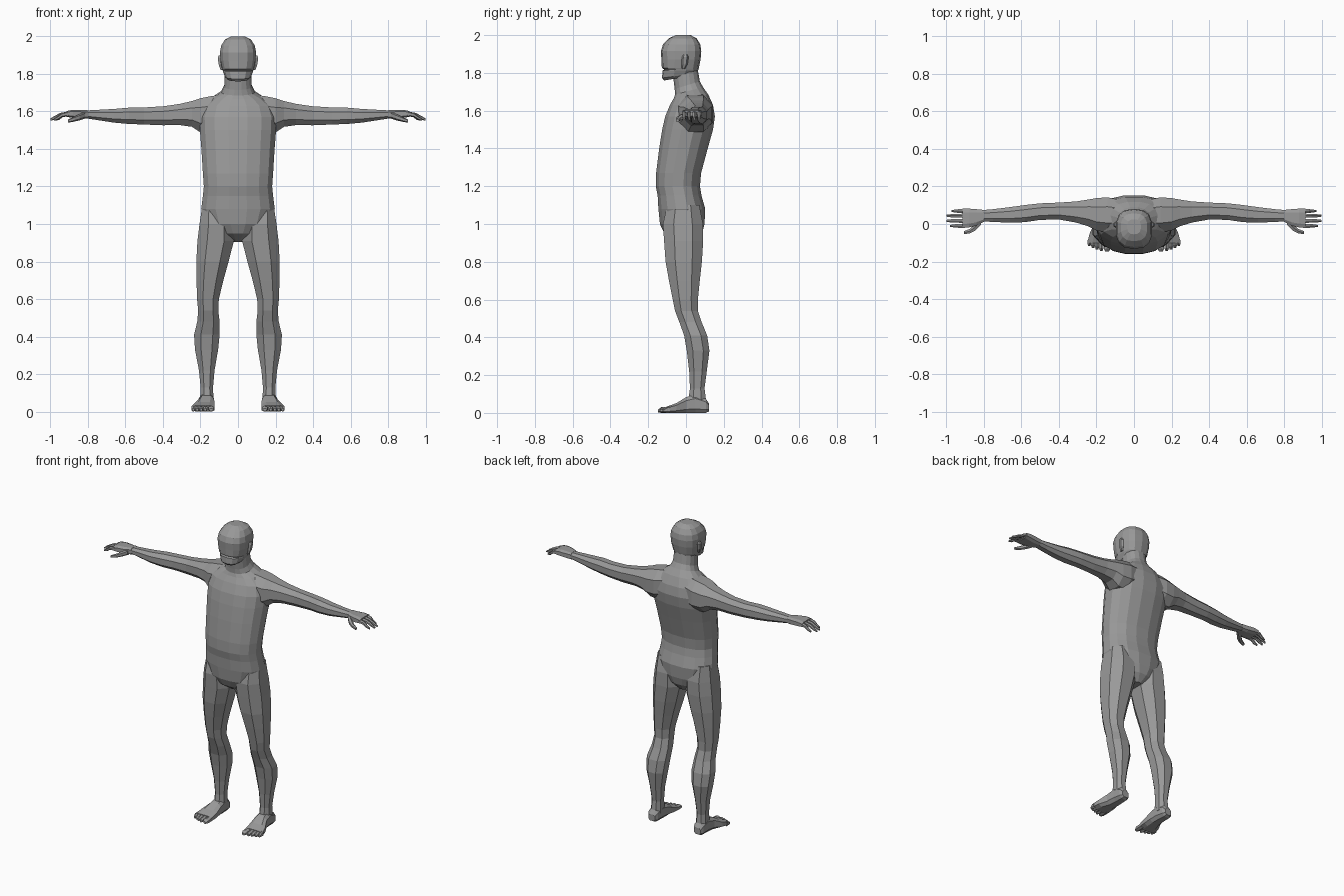
import bpy, bmesh, math

skin = bpy.data.materials.new("neutral grey")
skin.diffuse_color = (0.32, 0.32, 0.32, 1)


def ring(n, power):
    """Unit superellipse with flat sides facing the axes."""
    pts = []
    for i in range(n):
        a = 2 * math.pi * (i + 0.5) / n
        c, s = math.cos(a), math.sin(a)
        pts.append((math.copysign(abs(c) ** (2 / power), c),
                    math.copysign(abs(s) ** (2 / power), s)))
    mu = max(p[0] for p in pts)
    mv = max(p[1] for p in pts)
    return [(u / mu, v / mv) for u, v in pts]


def loft(name, axis, sections, n=8, power=2.3, mirror=True):
    """Skin sections (position, u0, u1, v0, v1, tilt) along an axis.
    z: u=x v=y;  x: u=y v=z;  y: u=x v=z.  Tilt shifts position along v."""
    bm = bmesh.new()
    rings = []
    for sec in sections:
        p, u0, u1, v0, v1 = sec[:5]
        tilt = sec[5] if len(sec) > 5 else 0
        loop = []
        for cu, cv in ring(n, power):
            u = (u0 + u1) / 2 + cu * (u1 - u0) / 2
            v = (v0 + v1) / 2 + cv * (v1 - v0) / 2
            q = p + tilt * cv
            loop.append(bm.verts.new({"x": (q, u, v), "y": (u, q, v), "z": (u, v, q)}[axis]))
        rings.append(loop)
    for a, b in zip(rings, rings[1:]):
        for i in range(n):
            j = (i + 1) % n
            bm.faces.new((a[i], a[j], b[j], b[i]))
    bm.faces.new(rings[0])
    bm.faces.new(rings[-1])
    bmesh.ops.recalc_face_normals(bm, faces=bm.faces)
    mesh = bpy.data.meshes.new(name)
    bm.to_mesh(mesh)
    bm.free()
    mesh.materials.append(skin)
    ob = bpy.data.objects.new(name, mesh)
    bpy.context.collection.objects.link(ob)
    if mirror:
        ob.modifiers.new("Mirror", 'MIRROR')
    return ob


def centred(rows):
    """Rows (z, half width, front, back, tilt) to symmetric sections."""
    return [(z, -w, w, f, b, t) for z, w, f, b, t in rows]


# Torso and neck, from crotch to below the skull
loft("torso", "z", centred([
    (0.905, 0.035, -0.05, 0.05, 0),
    (0.95, 0.11, -0.115, 0.085, 0),
    (1.0, 0.165, -0.138, 0.098, 0),
    (1.08, 0.196, -0.146, 0.102, 0),
    (1.15, 0.187, -0.15, 0.082, 0),
    (1.20, 0.182, -0.16, 0.074, 0),
    (1.27, 0.187, -0.158, 0.08, 0),
    (1.40, 0.195, -0.142, 0.115, 0),
    (1.50, 0.203, -0.126, 0.143, 0),
    (1.57, 0.205, -0.11, 0.153, 0),
    (1.63, 0.185, -0.085, 0.143, 0),
    (1.675, 0.135, -0.065, 0.118, 0.01),
    (1.705, 0.088, -0.058, 0.09, 0.02),
    (1.735, 0.073, -0.06, 0.073, 0.02),
    (1.80, 0.07, -0.068, 0.062, 0.02)]), n=16, power=2.3, mirror=False)

# Head with a flat face, a mouth crease and a rounded crown
loft("head", "z", centred([
    (1.772, 0.052, -0.115, 0.03, 0.012),
    (1.785, 0.068, -0.127, 0.052, 0.012),
    (1.812, 0.080, -0.124, 0.064, 0),
    (1.818, 0.081, -0.114, 0.066, 0),
    (1.826, 0.084, -0.128, 0.068, 0),
    (1.87, 0.093, -0.130, 0.077, 0),
    (1.915, 0.096, -0.133, 0.081, 0),
    (1.95, 0.090, -0.122, 0.076, 0),
    (1.982, 0.070, -0.092, 0.057, 0),
    (2.0, 0.036, -0.055, 0.025, 0)]), n=14, power=2.6, mirror=False)

# Ears
loft("ear", "z", [
    (1.82, 0.075, 0.092, -0.022, -0.006),
    (1.845, 0.08, 0.102, -0.024, 0.008),
    (1.885, 0.08, 0.108, -0.022, 0.014),
    (1.897, 0.08, 0.103, -0.014, 0.008)], n=6)

# Arm from inside the chest to the wrist
loft("arm", "x", [
    (0.08, -0.04, 0.13, 1.50, 1.688),
    (0.14, -0.045, 0.142, 1.485, 1.682),
    (0.20, -0.035, 0.138, 1.488, 1.670),
    (0.245, -0.012, 0.130, 1.518, 1.655),
    (0.31, 0.008, 0.120, 1.527, 1.640),
    (0.40, 0.024, 0.114, 1.526, 1.627),
    (0.50, 0.022, 0.110, 1.530, 1.621),
    (0.58, 0.010, 0.101, 1.533, 1.620),
    (0.66, 0.007, 0.090, 1.540, 1.613),
    (0.75, 0.011, 0.079, 1.554, 1.608),
    (0.81, 0.014, 0.074, 1.563, 1.605)])

# Palm
loft("palm", "x", [
    (0.80, 0.012, 0.075, 1.562, 1.606),
    (0.84, -0.008, 0.079, 1.562, 1.607),
    (0.88, -0.018, 0.082, 1.566, 1.608),
    (0.915, -0.020, 0.082, 1.571, 1.602)], power=3.5)

# Four fingers curling down, index to little
for name, y, tip in (("index", -0.010, 0.97), ("middle", 0.017, 0.99),
                     ("ring", 0.044, 0.987), ("little", 0.069, 0.962)):
    mid = (0.905 + tip) / 2
    loft(name + "_finger", "x", [
        (0.90, y - 0.011, y + 0.011, 1.574, 1.600),
        (mid, y - 0.010, y + 0.010, 1.570, 1.592),
        (tip - 0.01, y - 0.008, y + 0.008, 1.555, 1.574),
        (tip + 0.01 if tip < 0.985 else 1.0, y - 0.005, y + 0.005, 1.550, 1.562)], n=6)

# Thumb
loft("thumb", "x", [
    (0.815, -0.004, 0.03, 1.562, 1.598),
    (0.845, -0.035, 0.004, 1.552, 1.585),
    (0.875, -0.050, -0.026, 1.545, 1.571),
    (0.905, -0.054, -0.038, 1.540, 1.557)], n=6)

# Leg from inside the pelvis to the ankle
loft("leg", "z", [
    (1.10, 0.06, 0.190, -0.10, 0.07),
    (1.00, 0.025, 0.205, -0.122, 0.09),
    (0.91, 0.022, 0.216, -0.116, 0.091),
    (0.80, 0.050, 0.222, -0.108, 0.084),
    (0.70, 0.078, 0.221, -0.090, 0.073),
    (0.60, 0.102, 0.218, -0.070, 0.063),
    (0.54, 0.105, 0.212, -0.058, 0.063),
    (0.48, 0.098, 0.217, -0.035, 0.083),
    (0.41, 0.098, 0.234, -0.010, 0.112),
    (0.33, 0.106, 0.229, 0.004, 0.124),
    (0.22, 0.125, 0.208, 0.017, 0.110),
    (0.13, 0.133, 0.199, 0.021, 0.098),
    (0.05, 0.130, 0.203, 0.010, 0.108)])

# Foot, heel to ball
loft("foot", "y", [
    (0.122, 0.145, 0.192, 0.008, 0.05),
    (0.105, 0.135, 0.202, 0, 0.075),
    (0.05, 0.130, 0.206, 0, 0.098),
    (0.0, 0.127, 0.212, 0, 0.083),
    (-0.05, 0.124, 0.236, 0, 0.052),
    (-0.10, 0.126, 0.249, 0, 0.034)], power=3)

# Toes, biggest on the inside
for i, (x, w, tip) in enumerate(((0.143, 0.017, -0.147), (0.174, 0.012, -0.143),
                                 (0.197, 0.011, -0.136), (0.218, 0.011, -0.128),
                                 (0.238, 0.010, -0.118))):
    loft("toe_%d" % (i + 1), "y", [
        (-0.085, x - w, x + w, 0, 0.034),
        (tip + 0.015, x - w, x + w, 0, 0.030),
        (tip, x - w * 0.6, x + w * 0.6, 0.003, 0.018)], n=6)
